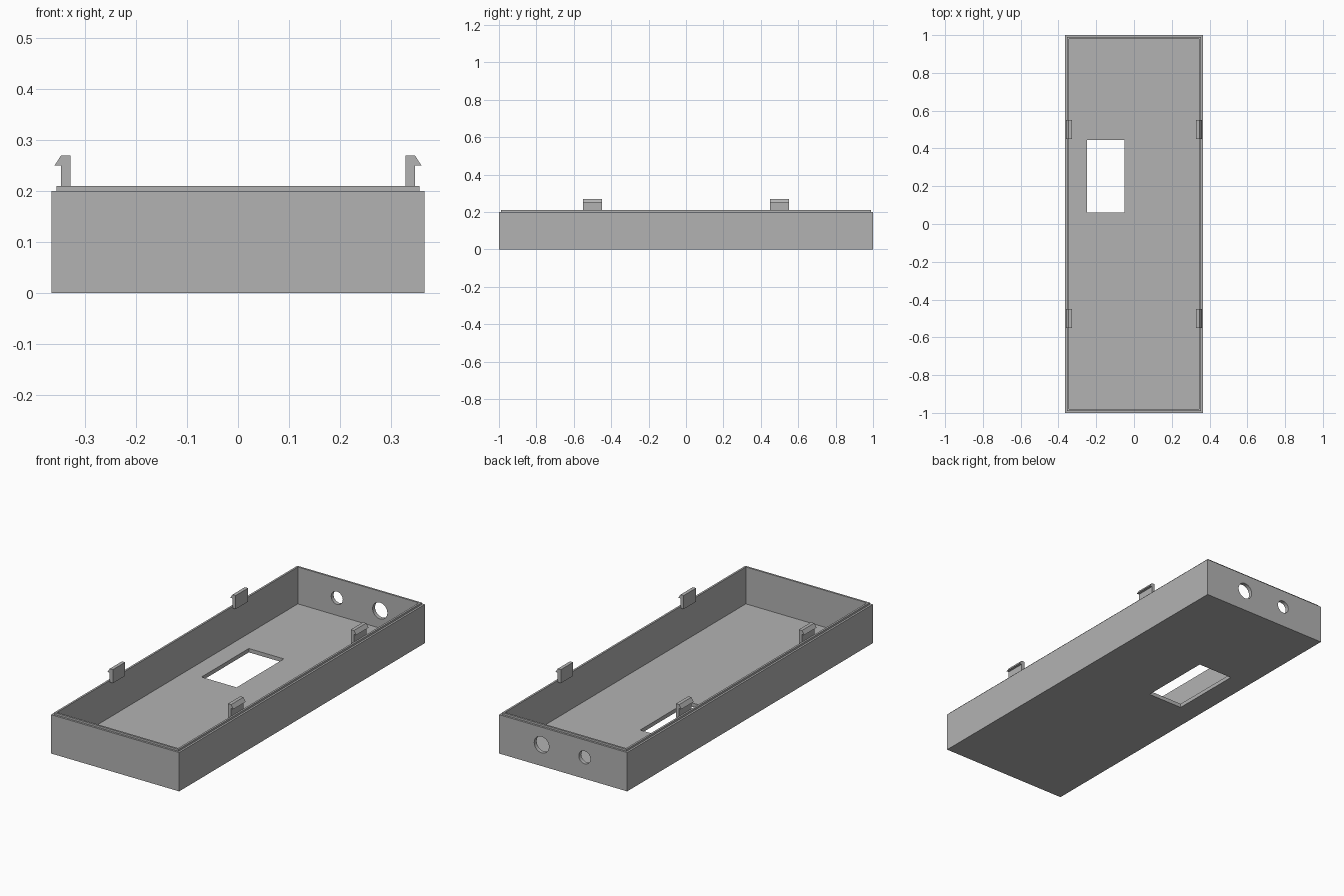
import bpy, bmesh
from math import radians, pi
from mathutils import Matrix

if "Cube" in bpy.data.objects:
    bpy.data.objects.remove(bpy.data.objects["Cube"])

HALF_X, HALF_Y, WALL = 0.365, 1.0, 0.02

grey = bpy.data.materials.new("plain grey")
grey.use_nodes = True
grey.diffuse_color = (0.45, 0.45, 0.45, 1)
grey.node_tree.nodes["Principled BSDF"].inputs["Base Color"].default_value = grey.diffuse_color


def make_object(name, bm):
    bmesh.ops.recalc_face_normals(bm, faces=bm.faces)
    mesh = bpy.data.meshes.new(name)
    bm.to_mesh(mesh)
    bm.free()
    mesh.materials.append(grey)
    obj = bpy.data.objects.new(name, mesh)
    bpy.context.collection.objects.link(obj)
    return obj


def make_tray():
    # nested rectangles: (inset, height) from the underside over the lip to the floor
    profile = [(0, 0), (0, 0.2), (0.01, 0.2), (0.01, 0.21), (WALL, 0.21), (WALL, WALL)]
    bm = bmesh.new()
    rings = []
    for inset, z in profile:
        x, y = HALF_X - inset, HALF_Y - inset
        rings.append([bm.verts.new((sx * x, sy * y, z))
                      for sx, sy in ((-1, -1), (1, -1), (1, 1), (-1, 1))])
    for low, high in zip(rings, rings[1:]):
        for i in range(4):
            j = (i + 1) % 4
            bm.faces.new((low[i], low[j], high[j], high[i]))
    bm.faces.new(rings[0])
    bm.faces.new(rings[-1])
    return make_object("tray", bm)


def box_cutter(x0, x1, y0, y1):
    bm = bmesh.new()
    bmesh.ops.create_cube(bm, size=1)
    bmesh.ops.scale(bm, vec=(x1 - x0, y1 - y0, 0.1), verts=bm.verts)
    bmesh.ops.translate(bm, vec=((x0 + x1) / 2, (y0 + y1) / 2, 0), verts=bm.verts)
    return make_object("window_cutter", bm)


def hole_cutter(x, z, radius):
    bm = bmesh.new()
    place = Matrix.Translation((x, HALF_Y, z)) @ Matrix.Rotation(pi / 2, 4, "X")
    bmesh.ops.create_cone(bm, cap_ends=True, segments=40, radius1=radius,
                          radius2=radius, depth=0.1, matrix=place)
    return make_object("hole_cutter", bm)


def make_clip(name, side, y):
    # hooked snap tab, extruded along the wall
    outline = [(0.328, 0.2), (0.346, 0.2), (0.346, 0.25),
               (0.359, 0.25), (0.346, 0.27), (0.328, 0.27)]
    bm = bmesh.new()
    face = bm.faces.new([bm.verts.new((side * x, y - 0.05, z)) for x, z in outline])
    extruded = bmesh.ops.extrude_face_region(bm, geom=[face])["geom"]
    bmesh.ops.translate(bm, vec=(0, 0.1, 0),
                        verts=[v for v in extruded if isinstance(v, bmesh.types.BMVert)])
    return make_object(name, bm)


# Tray with a floor window and two round ports in the back wall
tray = make_tray()
cutters = [box_cutter(-0.25, -0.05, 0.06, 0.445),
           hole_cutter(0.123, 0.11, 0.042),
           hole_cutter(-0.122, 0.11, 0.033)]
bpy.context.view_layer.objects.active = tray
tray.select_set(True)
for cutter in cutters:
    cut = tray.modifiers.new("cut", "BOOLEAN")
    cut.operation = "DIFFERENCE"
    cut.solver = "EXACT"
    cut.object = cutter
    bpy.ops.object.modifier_apply(modifier=cut.name)
    bpy.data.objects.remove(cutter)
bpy.ops.object.shade_smooth_by_angle(angle=radians(30))

# Four snap clips on the long walls
for side, side_name in ((1, "left"), (-1, "right")):
    for y, end_name in ((-0.5, "front"), (0.5, "back")):
        make_clip(f"{end_name}_{side_name}_clip", side, y)
